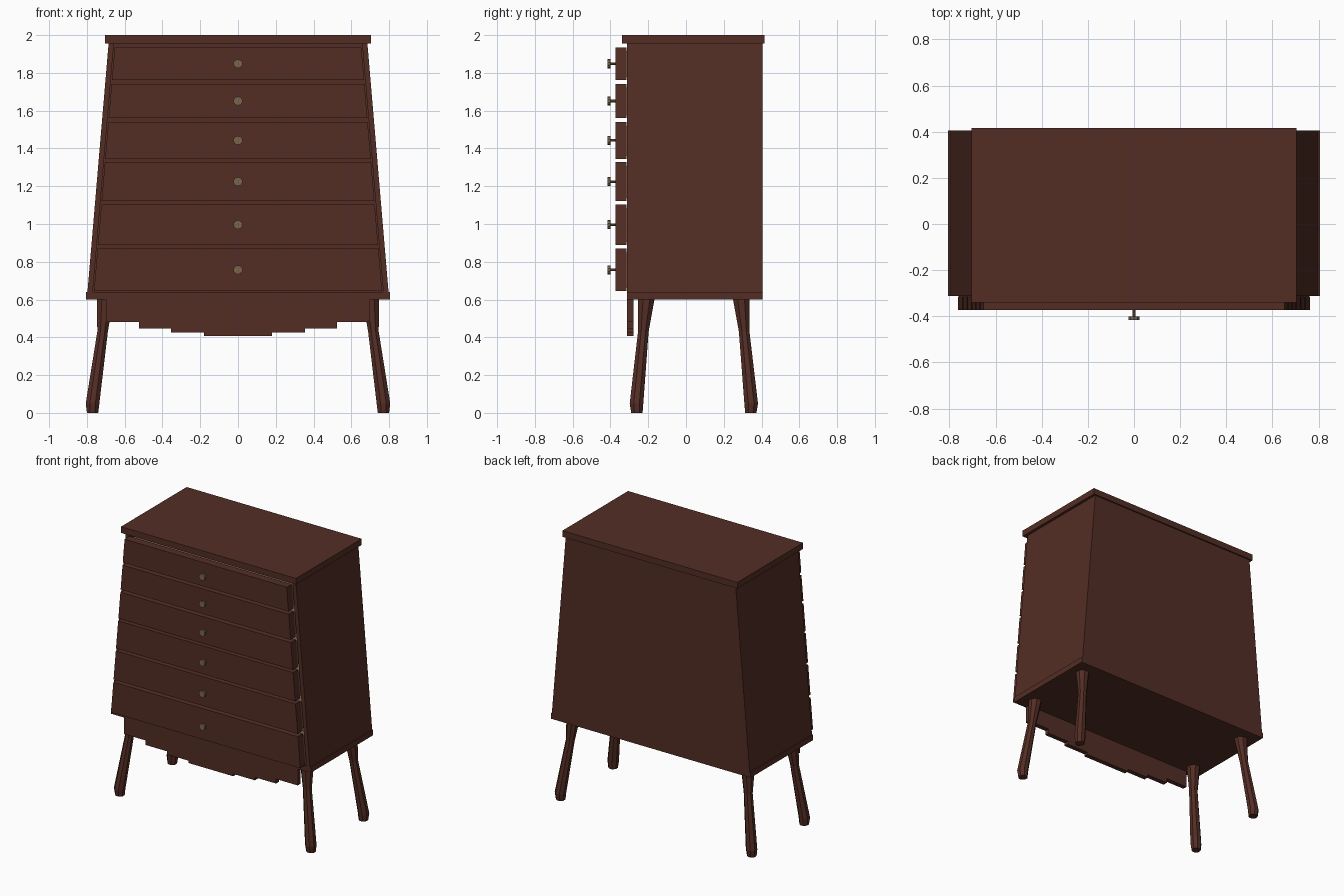
import bpy, bmesh, math
from mathutils import Matrix

if "Cube" in bpy.data.objects:
    bpy.data.objects.remove(bpy.data.objects["Cube"])


def material(name, rgb):
    m = bpy.data.materials.new(name)
    m.diffuse_color = (*rgb, 1)
    m.use_nodes = True
    m.node_tree.nodes["Principled BSDF"].inputs["Base Color"].default_value = m.diffuse_color
    return m


WOOD = material("dark_wood", (0.088, 0.027, 0.018))
BRASS = material("old_brass", (0.20, 0.13, 0.07))


def finish(name, bm, mat):
    bmesh.ops.recalc_face_normals(bm, faces=bm.faces)
    me = bpy.data.meshes.new(name)
    bm.to_mesh(me)
    bm.free()
    me.materials.append(mat)
    ob = bpy.data.objects.new(name, me)
    bpy.context.collection.objects.link(ob)
    return ob


def slab(name, outline, y0, y1, mat=WOOD):
    """Extrude an x-z outline from y0 to y1."""
    bm = bmesh.new()
    f = bm.faces.new([bm.verts.new((x, y0, z)) for x, z in outline])
    r = bmesh.ops.extrude_face_region(bm, geom=[f])
    for v in r["geom"]:
        if isinstance(v, bmesh.types.BMVert):
            v.co.y = y1
    return finish(name, bm, mat)


def taper(w0, z0, w1, z1):
    return [(-w0, z0), (w0, z0), (w1, z1), (-w1, z1)]


def half(z, inset=0.0):
    """Half width of the tapering case at height z."""
    return 0.797 - (z - 0.64) * 0.085 - inset


def lathe(name, radius, y0, y1, sides, z):
    bm = bmesh.new()
    bmesh.ops.create_cone(bm, cap_ends=True, segments=sides, radius1=radius,
                          radius2=radius, depth=y1 - y0,
                          matrix=Matrix.Translation((0, (y0 + y1) / 2, z))
                          @ Matrix.Rotation(math.pi / 2, 4, 'X'))
    return finish(name, bm, BRASS)


# Case: top, bottom board, back and leaning sides
FRONT, BACK = -0.312, 0.406
slab("top_board", taper(0.705, 1.955, 0.705, 2.0), -0.34, 0.416)
slab("bottom_board", taper(0.805, 0.60, 0.805, 0.64), FRONT, BACK)
slab("back_panel", taper(half(0.64, 0.02), 0.64, half(1.955, 0.02), 1.955), 0.38, BACK)
for s, side in ((-1, "left"), (1, "right")):
    slab(side + "_side", [(s * half(0.64), 0.64), (s * half(1.955), 1.955),
                          (s * half(1.955, 0.028), 1.955), (s * half(0.64, 0.028), 0.64)],
         FRONT, BACK)

# Drawers with inner boxes and knobs
drawers = [(0.645, 0.87), (0.89, 1.103), (1.122, 1.327),
           (1.345, 1.54), (1.56, 1.742), (1.762, 1.935)]
for i, (a, b) in enumerate(drawers, 1):
    slab(f"drawer_front_{i}", taper(half(a, 0.034), a, half(b, 0.034), b), -0.373, -0.315)
    c, d = a + 0.015, b - 0.02
    slab(f"drawer_box_{i}", taper(half(c, 0.038), c, half(d, 0.038), d), -0.315, 0.35, BRASS)
    m = (a + b) / 2
    lathe(f"knob_stem_{i}", 0.007, -0.402, -0.37, 8, m)
    lathe(f"knob_{i}", 0.024, -0.416, -0.400, 10, m)

# Stepped apron
steps = [(0.70, 0.48), (0.525, 0.447), (0.355, 0.425), (0.18, 0.408)]
edge, prev = [(0.70, 0.60)], None
for x, z in steps:
    if prev is not None:
        edge.append((x, prev))
    edge.append((x, z))
    prev = z
slab("apron", edge + [(-x, z) for x, z in reversed(edge)], FRONT, -0.278)


# Splayed legs: rings of (z, x, front y, back y, radius)
rings = [(0.60, 0.703, -0.210, 0.292, 0.043), (0.43, 0.717, -0.226, 0.308, 0.028),
         (0.05, 0.770, -0.262, 0.345, 0.036), (0.0, 0.770, -0.260, 0.343, 0.030)]
N = 8
for s, side in ((-1, "left"), (1, "right")):
    for k, end in ((2, "front"), (3, "back")):
        bm = bmesh.new()
        loops = []
        for r in rings:
            rad = r[4] / math.cos(math.pi / N)
            loops.append([bm.verts.new((s * r[1] + rad * math.cos((j + .5) * 2 * math.pi / N),
                                        r[k] + rad * math.sin((j + .5) * 2 * math.pi / N), r[0]))
                          for j in range(N)])
        for p, q in zip(loops, loops[1:]):
            for j in range(N):
                bm.faces.new((p[j], p[(j + 1) % N], q[(j + 1) % N], q[j]))
        bm.faces.new(loops[0])
        bm.faces.new(loops[-1])
        finish(f"{end}_{side}_leg", bm, WOOD)
